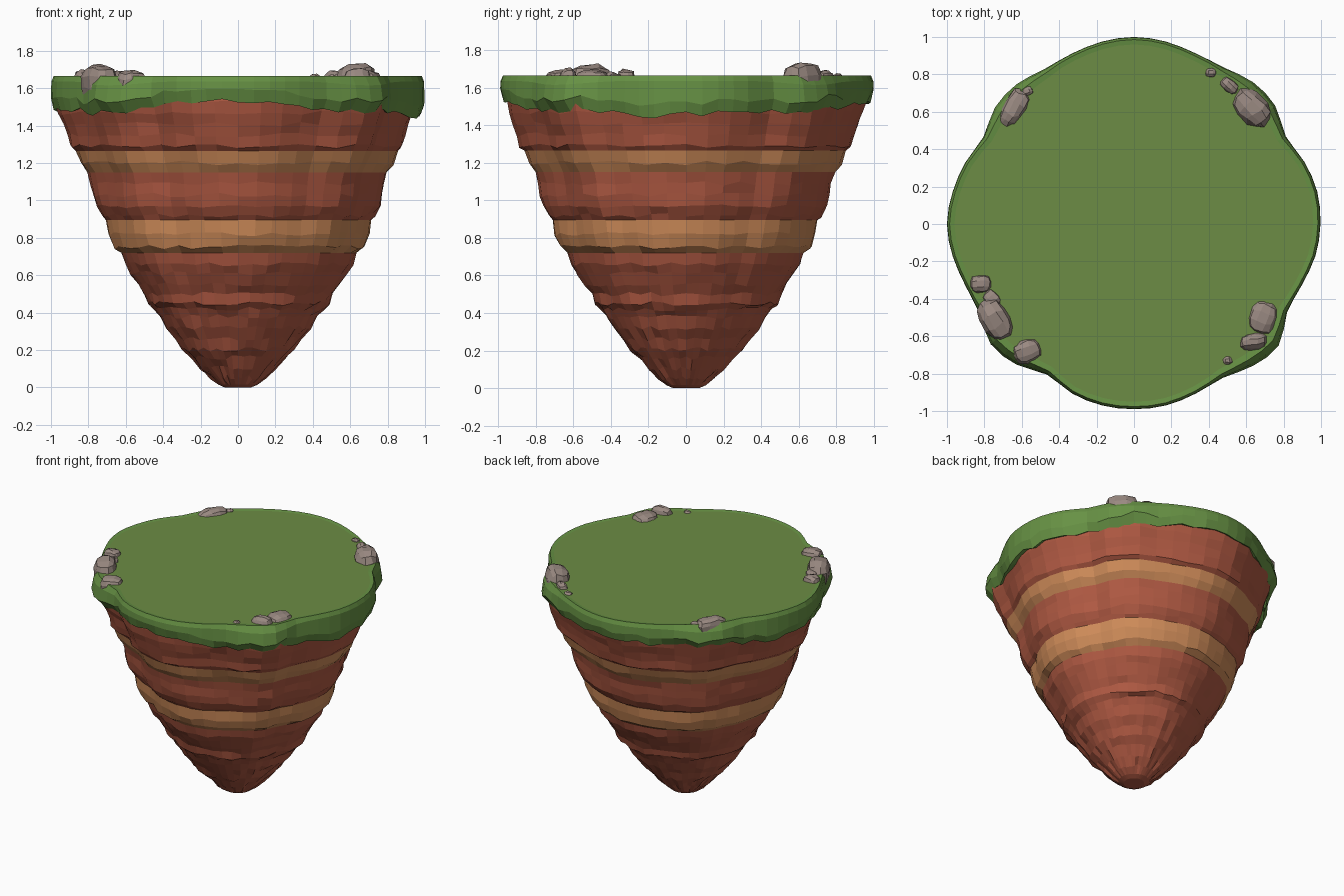
import bpy, bmesh, math, random
from mathutils import Vector, Matrix

if "Cube" in bpy.data.objects:
    bpy.data.objects.remove(bpy.data.objects["Cube"])

random.seed(4)
N = 72


def material(name, rgb):
    m = bpy.data.materials.new(name)
    m.diffuse_color = (*rgb, 1)
    m.use_nodes = True
    m.node_tree.nodes["Principled BSDF"].inputs["Base Color"].default_value = m.diffuse_color
    return m


EARTH = material("red earth", (0.43, 0.100, 0.055))
SAND = material("sandy layer", (0.62, 0.26, 0.10))
TURF = material("grass top", (0.150, 0.262, 0.058))
EDGE = material("grass edge", (0.135, 0.285, 0.058))
STONE = material("grey stone", (0.32, 0.25, 0.22))

# Island outline: radius every ten degrees
OUTLINE = [.997, .995, .97, .937, .985, .99, .965, .97, .99,
           1.0, .99, .97, .957, .976, .97, .93, .96, .985,
           1.0, .985, .96, .955, 1.0, .98, .93, .965, .985,
           .99, .985, .965, .95, .99, 1.01, .945, .955, .985]


def outline(deg):
    t = (deg % 360) / 10
    i = int(t)
    f = t - i
    p = [OUTLINE[(i + k) % 36] for k in (-1, 0, 1, 2)]
    return p[1] + .5 * f * (p[2] - p[0] + f * (2 * p[0] - 5 * p[1] + 4 * p[2] - p[3]
                                              + f * (3 * (p[1] - p[2]) + p[3] - p[0])))


def corner(deg):
    # 1 at the four rocky diagonals, 0 elsewhere
    return max(0, -math.cos(math.radians(4 * deg))) ** 2


def finish(bm, name, mats):
    bmesh.ops.recalc_face_normals(bm, faces=bm.faces)
    me = bpy.data.meshes.new(name)
    bm.to_mesh(me)
    bm.free()
    ob = bpy.data.objects.new(name, me)
    bpy.context.collection.objects.link(ob)
    for m in mats:
        me.materials.append(m)
    return ob


def loft(rings):
    # Skin a stack of closed rings and cap both ends
    bm = bmesh.new()
    vs = [[bm.verts.new(p) for p in ring] for ring in rings]
    n = len(vs[0])
    for a, b in zip(vs, vs[1:]):
        for i in range(n):
            j = (i + 1) % n
            bm.faces.new((a[i], a[j], b[j], b[i]))
    bm.faces.new(vs[0])
    bm.faces.new(vs[-1])
    return bm


def polar(r, deg, z):
    a = math.radians(deg)
    return Vector((r * math.cos(a), r * math.sin(a), z))


# Earth cone: stepped profile (radius, height)
PROFILE = [(.07, 0), (.105, .015), (.15, .055), (.20, .105), (.25, .16), (.30, .205),
           (.335, .26), (.385, .32), (.42, .38), (.45, .42), (.485, .45), (.50, .50),
           (.535, .55), (.575, .61), (.605, .66), (.625, .72), (.665, .75), (.69, .82),
           (.70, .895), (.72, .92), (.75, .97), (.765, 1.03), (.775, 1.09), (.79, 1.15),
           (.825, 1.20), (.85, 1.265), (.875, 1.29), (.89, 1.35), (.91, 1.41),
           (.935, 1.47), (.95, 1.53), (.95, 1.58)]
BANDS = [(.72, .895), (1.15, 1.265)]
SEG = 48
levels = {z for band in BANDS for z in band}
rings = []
for r, z in PROFILE:
    ring = []
    for i in range(SEG):
        d = 360 * i / SEG
        k = 1 + (outline(d) / .985 - 1) * min(1, z / 1.3)
        k *= 1 + .012 * math.sin(math.radians(5 * d) + 3 * z) + random.uniform(-.006, .006)
        dz = 0 if z in levels or z < .02 else random.uniform(-.012, .012)
        ring.append(polar(r * k, d, z + dz))
    rings.append(ring)
bm = loft(rings)
for f in bm.faces:
    zc = f.calc_center_median().z
    f.material_index = int(any(lo < zc < hi for lo, hi in BANDS))
finish(bm, "earth_cone", [EARTH, SAND])

# Grass slab: rounded lip on top, ragged hem below
rows = [[] for _ in range(7)]
jag = 0
for i in range(N):
    d = 360 * i / N
    r, c = outline(d), corner(d)
    jag = .45 * jag + random.uniform(-.022, .022)
    hem = 1.488 - .025 * math.cos(math.radians(2 * d)) + jag
    mid = hem + .05 + random.uniform(0, .025)
    tuck = .012 + .03 * c + random.uniform(0, .015)
    for row, (rr, z) in zip(rows, [(r - .10, hem + .05), (r - .055, hem + .015),
                                   (r - tuck, hem), (r, mid),
                                   (r - .002 - .012 * c, 1.635 - .02 * c),
                                   (r - .014 - .03 * c, 1.664),
                                   (r - .04 - .04 * c, 1.66)]):
        row.append(polar(rr, d, z))
bm = loft(rows)
bm.normal_update()
for f in bm.faces:
    f.material_index = int(len(f.verts) == 4)
finish(bm, "grass_slab", [TURF, EDGE])


# Rocks: chipped rounded blocks half sunk in the grass
def rock(n, x, y, top, sx, sy, turn):
    bm = bmesh.new()
    bmesh.ops.create_cube(bm, size=2)
    bmesh.ops.subdivide_edges(bm, edges=bm.edges[:], cuts=2, use_grid_fill=True)
    sz = max(.05, top - 1.63)
    xf = (Matrix.Translation((x, y, top - sz)) @ Matrix.Rotation(math.radians(turn), 4, 'Z')
          @ Matrix.Diagonal((sx, sy, sz, 1)))
    for v in bm.verts:
        p = v.co.normalized() * .85 + v.co * .13
        p += Vector([random.uniform(-.07, .07) for _ in range(3)])
        v.co = xf @ p
    finish(bm, f"rock_{n}", [STONE])


ROCKS = [(.63, .62, 1.745, .125, .085, -45), (.51, .74, 1.70, .06, .04, -40),
         (.41, .81, 1.68, .035, .03, 0),
         (-.64, .62, 1.70, .12, .065, 60), (-.57, .71, 1.68, .035, .03, 20),
         (-.74, -.51, 1.735, .125, .085, -60), (-.82, -.32, 1.705, .065, .055, 0),
         (-.76, -.40, 1.69, .06, .045, -45), (-.57, -.68, 1.70, .085, .07, 20),
         (.69, -.50, 1.70, .10, .08, 70), (.64, -.63, 1.71, .08, .05, 10),
         (.50, -.73, 1.675, .035, .03, 0)]
for n, spec in enumerate(ROCKS, 1):
    rock(n, *spec)
